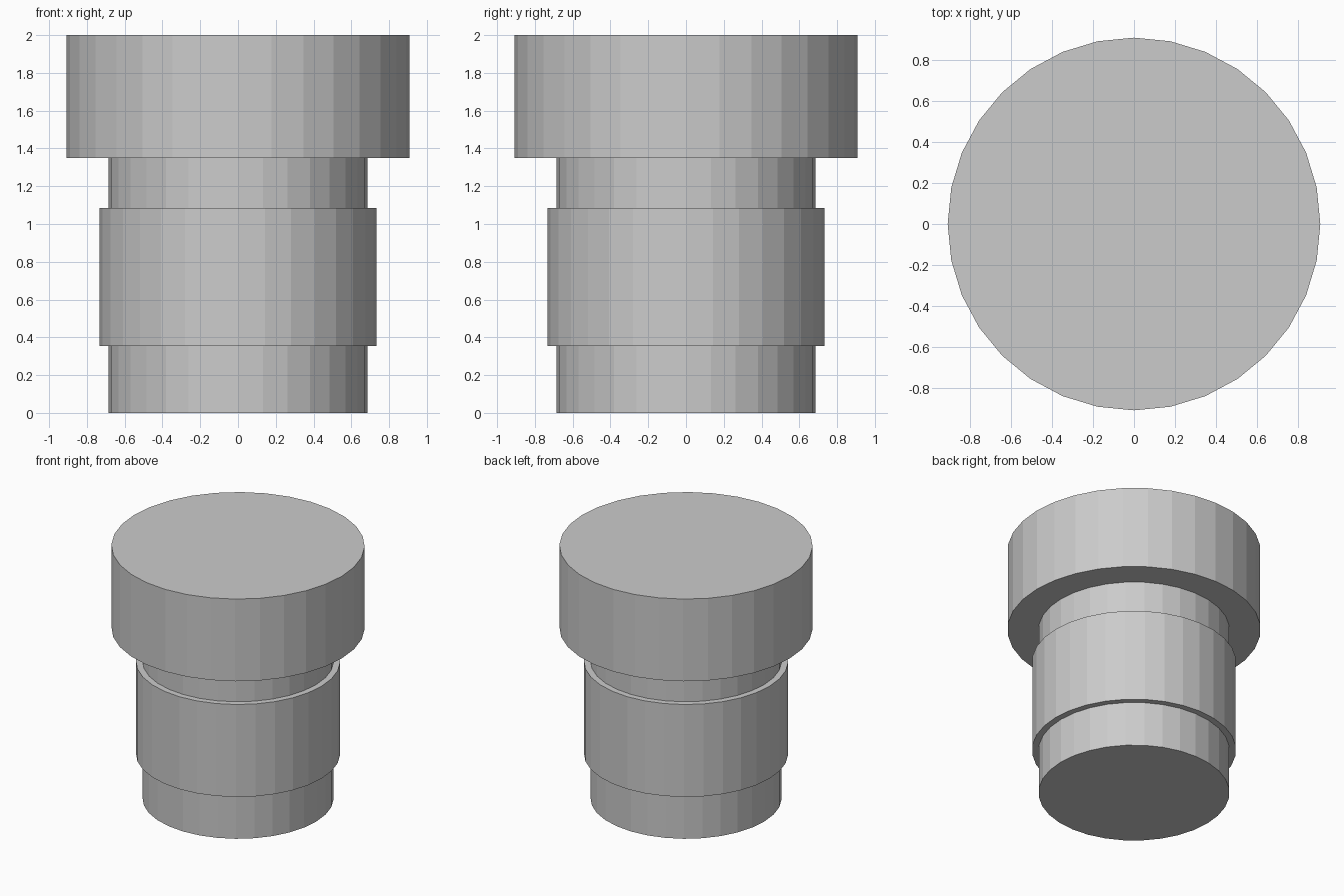
import bpy

if "Cube" in bpy.data.objects:
    bpy.data.objects.remove(bpy.data.objects["Cube"])

SIDES = 32


def cylinder(name, radius, z0, z1):
    bpy.ops.mesh.primitive_cylinder_add(
        vertices=SIDES, radius=radius, depth=z1 - z0,
        end_fill_type='NGON', location=(0, 0, (z0 + z1) / 2))
    obj = bpy.context.object
    obj.name = name
    return obj


# Core running from the floor up to the head
cylinder("shaft", 0.685, 0.0, 1.35)
# Slightly wider band around the shaft
cylinder("sleeve", 0.732, 0.353, 1.084)
# Wide flat cap on top
cylinder("head", 0.908, 1.35, 2.0)
